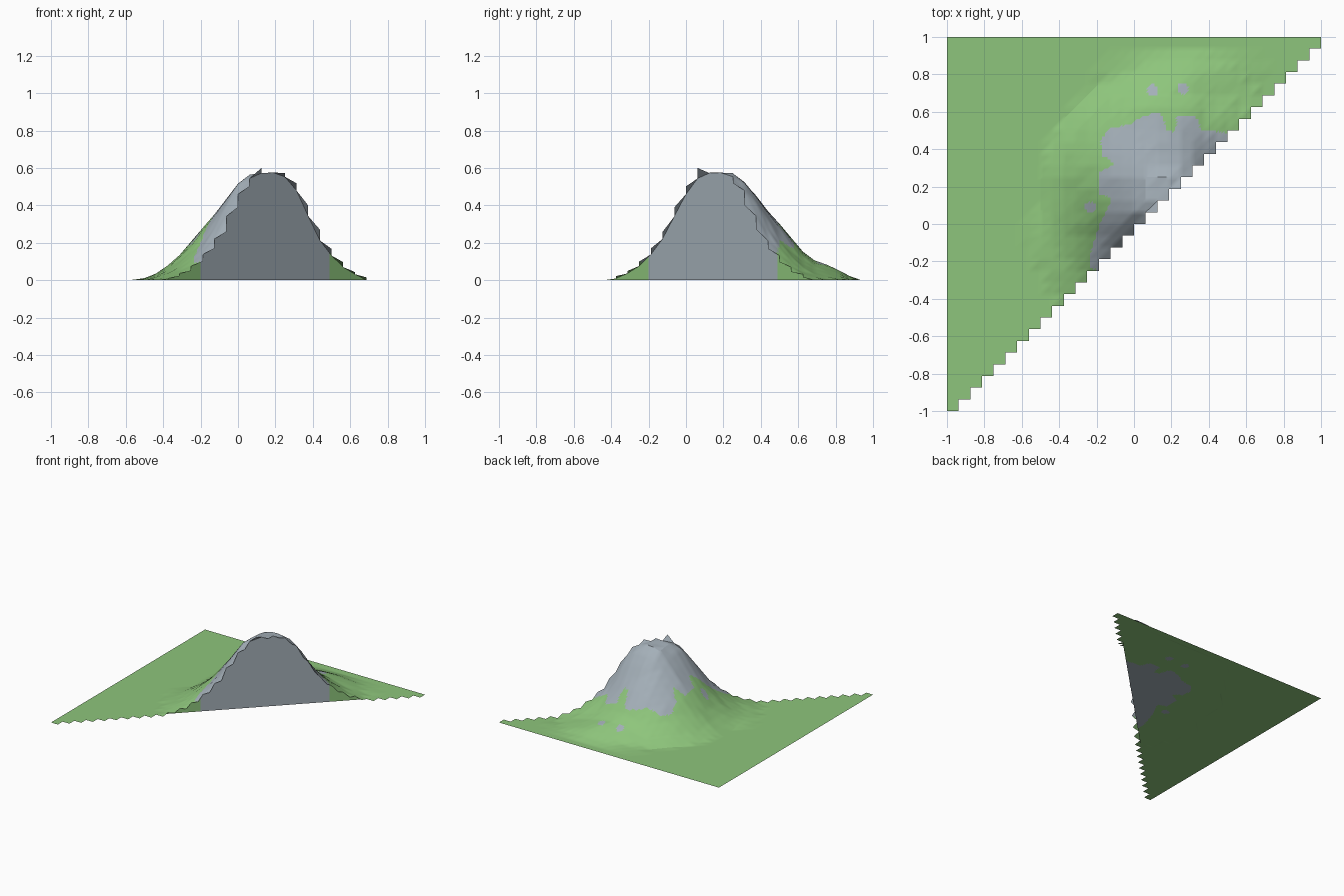
import bpy, bmesh, math, random

if "Cube" in bpy.data.objects:
    bpy.data.objects.remove(bpy.data.objects["Cube"])

random.seed(4)
N = 32
H = 2 / N
CX, CY = 0.15, 0.18


def material(name, rgb):
    m = bpy.data.materials.new(name)
    m.diffuse_color = (*rgb, 1)
    m.use_nodes = True
    m.node_tree.nodes["Principled BSDF"].inputs["Base Color"].default_value = m.diffuse_color
    return m


grass = material("grass_green", (0.27, 0.56, 0.20))
rock = material("rock_grey", (0.37, 0.43, 0.48))

# Slope profiles (distance, height): along the cut, and on the outer side
CUT = [(0, .575), (.1, .57), (.18, .52), (.25, .42), (.3, .345), (.36, .25),
       (.42, .18), (.5, .11), (.6, .05), (.75, 0), (9, 0)]
OUTER = [(0, .575), (.07, .57), (.12, .54), (.17, .48), (.25, .38), (.35, .265),
         (.45, .145), (.55, .055), (.65, 0), (9, 0)]
STRETCH = [(0, 1), (45, .99), (90, 1), (180, 1), (225, 1.06), (360, 1)]
BLEND = [(0, 0), (50, 0), (85, 1), (185, 1), (220, 0), (360, 0)]
# Outline of the bare rock, seen from above, and small rock patches
ROCK = [(-.24, -.22), (-.22, -.11), (-.18, .01), (-.13, .10), (-.12, .14), (-.19, .16),
        (-.19, .28), (-.10, .315), (-.17, .37), (-.18, .45), (-.13, .51), (-.02, .53),
        (.03, .57), (.14, .60), (.18, .50), (.22, .49), (.23, .58), (.33, .58),
        (.36, .50), (.49, .49), (.52, .42), (-.16, -.28)]
PATCHES = [(.10, .715), (.26, .725), (-.235, .09)]


def lerp(table, v):
    for (a, p), (b, q) in zip(table, table[1:]):
        if v <= b:
            return p + (q - p) * (v - a) / (b - a)
    return table[-1][1]


def height(i, j):
    x, y = -1 + i * H, -1 + j * H
    dx, dy = x - CX, y - CY
    ang = math.degrees(math.atan2(dy, dx)) % 360
    r = math.hypot(dx, dy) / lerp(STRETCH, ang)
    w = lerp(BLEND, ang)
    z = lerp(CUT, r) * (1 - w) + lerp(OUTER, r) * w
    # low shelf behind the peak
    z += .05 * math.exp(-((x - .25) / .25) ** 2 - ((y - .79) / .09) ** 2) * (y < .93)
    if (i, j) == (18, 17):
        z = .60
    elif z > .005:
        z += random.uniform(-.005, .005) * min(1, z * 6)
    return z if z > .002 else 0


def is_rock(x, y):
    if any(math.hypot(x - a, y - b) < .03 for a, b in PATCHES):
        return True
    inside = False
    for (x1, y1), (x2, y2) in zip(ROCK, ROCK[1:] + ROCK[:1]):
        if (y1 > y) != (y2 > y) and x < x1 + (x2 - x1) * (y - y1) / (y2 - y1):
            inside = not inside
    return inside


def paint_fine(bm):
    """Subdivide so the rock outline can be painted cleanly, then paint."""
    bmesh.ops.subdivide_edges(bm, edges=bm.edges[:], cuts=3, use_grid_fill=True)
    bmesh.ops.triangulate(bm, faces=bm.faces[:])
    for f in bm.faces:
        p = f.calc_center_median()
        f.material_index = int(is_rock(p.x, p.y))


def finish(bm, name, smooth=False):
    me = bpy.data.meshes.new(name)
    bm.to_mesh(me)
    bm.free()
    me.materials.append(grass)
    me.materials.append(rock)
    ob = bpy.data.objects.new(name, me)
    bpy.context.collection.objects.link(ob)
    if smooth:
        bpy.context.view_layer.objects.active = ob
        ob.select_set(True)
        bpy.ops.object.shade_smooth_by_angle(angle=math.radians(25))
        ob.select_set(False)


Z = {(i, j): height(i, j) for j in range(N + 1) for i in range(min(j + 1, N) + 1)}


def build_grid(base):
    """Half a square grid: the terrain, or the flat base closing the hill."""
    bm = bmesh.new()
    vs = {(i, j): bm.verts.new((-1 + i * H, -1 + j * H, 0 if base else z))
          for (i, j), z in Z.items()}
    for j in range(N):
        for i in range(j + 1):
            a, b, c, d = (i, j), (i + 1, j), (i + 1, j + 1), (i, j + 1)
            for tri in ((a, b, c), (a, c, d)):
                if base and (max(Z[k] for k in tri) == 0 or (i == j and b in tri)):
                    continue
                order = tri[::-1] if base else tri
                bm.faces.new([vs[k] for k in order])
    loose = [v for v in bm.verts if not v.link_faces]
    bmesh.ops.delete(bm, geom=loose, context='VERTS')
    paint_fine(bm)
    return bm


# Terrain with a stepped diagonal edge, and its flat underside
finish(build_grid(False), "mountain_terrain", smooth=True)
finish(build_grid(True), "mountain_base")


# Cut wall: flat vertical face along the diagonal, rock in the middle
def wall_top(t):
    u = (t + 1) / H
    i = min(int(u + 1e-6), N - 1)
    return Z[i, i] + (Z[i + 1, i + 1] - Z[i, i]) * (u - i)


stops = sorted([-1 + i * H for i in range(N + 1)] + [-.2, .49])
bm = bmesh.new()
for s, t in zip(stops, stops[1:]):
    if t - s < 1e-4 or max(wall_top(s), wall_top(t)) < .001:
        continue
    pts = [(s, s, 0), (t, t, 0), (t, t, wall_top(t)), (s, s, wall_top(s))]
    f = bm.faces.new([bm.verts.new(p) for p in pts])
    f.material_index = int(-.2 < (s + t) / 2 < .49)
bmesh.ops.remove_doubles(bm, verts=bm.verts[:], dist=1e-5)
finish(bm, "cut_wall")
